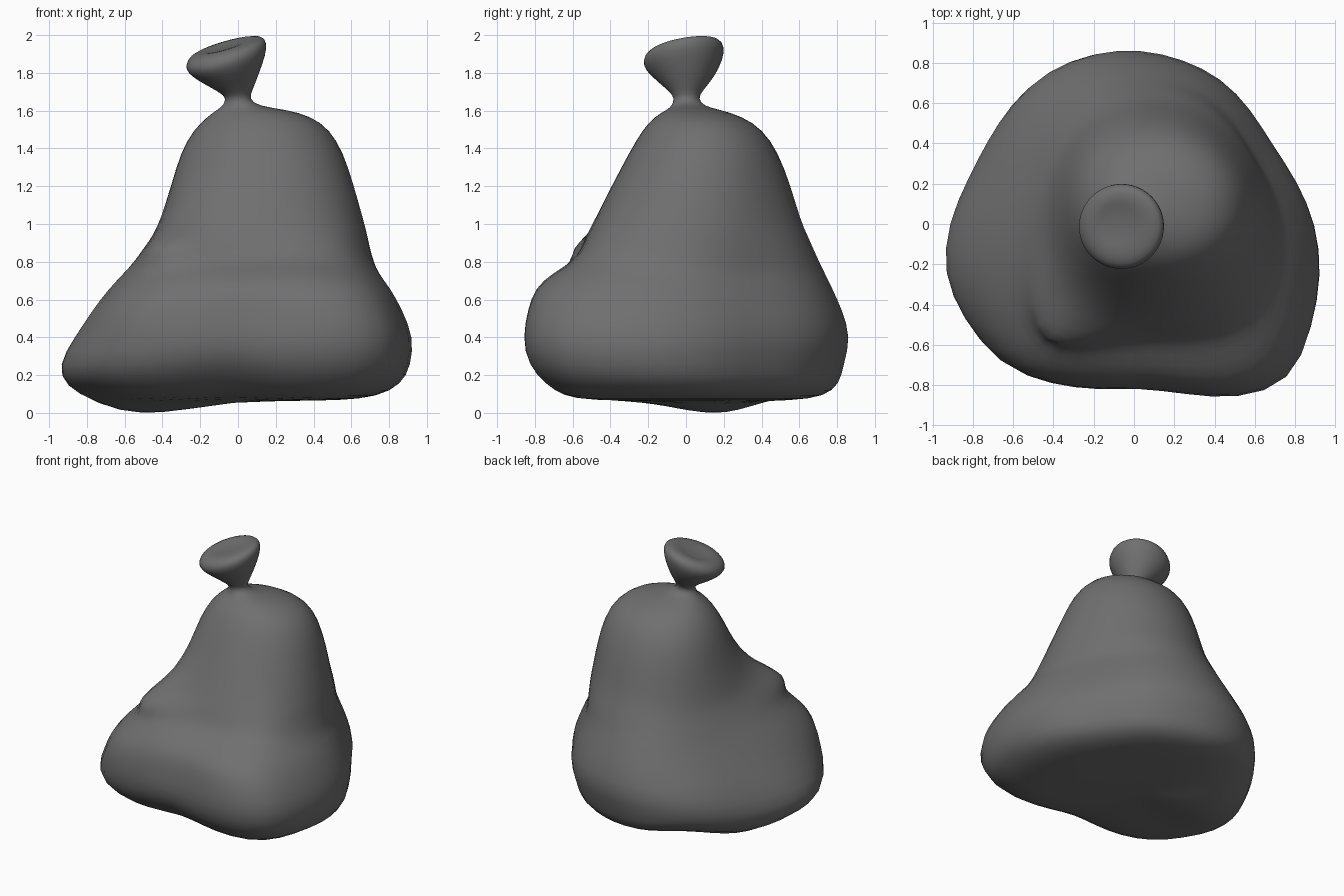
import bpy, bmesh
from math import sin, cos, pi, exp, copysign
from mathutils import Vector

if "Cube" in bpy.data.objects:
    bpy.data.objects.remove(bpy.data.objects["Cube"])

N = 24
# footprint radius every 15 degrees, starting at +x
FOOT = [.885, .82, .77, .79, .82, .83, .85, .865, .86, .83, .815, .835,
        .90, .96, .95, .95, .885, .83, .79, .85, .98, 1.085, 1.0, .945]
# bag levels: z, x min, x max, y min, y max
LEVELS = [
    (.065, -.30, .25, -.25, .25),
    (.065, -.58, .55, -.53, .58),
    (.085, -.77, .75, -.66, .74),
    (.15, -.92, .88, -.76, .82),
    (.25, -.96, .93, -.85, .84),
    (.40, -.87, .945, -.88, .88),
    (.55, -.76, .88, -.85, .83),
    (.66, -.68, .82, -.82, .78),
    (.74, -.605, .755, -.73, .74),
    (.80, -.55, .73, -.62, .71),
    (.87, -.495, .71, -.57, .68),
    (.94, -.45, .695, -.535, .65),
    (1.02, -.415, .675, -.49, .615),
    (1.2, -.355, .625, -.395, .565),
    (1.38, -.305, .565, -.30, .495),
    (1.50, -.235, .49, -.23, .41),
    (1.57, -.16, .39, -.165, .30),
    (1.605, -.11, .26, -.10, .18),
    (1.625, -.08, .10, -.075, .09),
    (1.665, -.06, .06, -.06, .065),
]
# gathered top: z, centre x, centre y, radius, tilt
KNOT = [
    (1.70, -.01, 0, .085, .15), (1.77, -.045, 0, .155, .45),
    (1.85, -.06, -.01, .21, .85), (1.90, -.063, -.013, .218, 1),
    (1.94, -.063, -.013, .195, 1), (1.945, -.07, -.01, .13, 1),
    (1.935, -.08, 0, .09, 1), (1.93, -.08, 0, .04, 1),
]
# soft swellings: centre x y z, width, height, push x y
SWELLS = [
    (-.34, -.40, .87, .20, .13, -.12, -.20),   # lump on the front left
    (-.58, -.58, .56, .28, .15, -.06, -.075),  # lobe below the lump
    (.48, .42, 1.12, .32, .35, -.035, -.035),  # flatter back right
    (-.52, .58, .42, .25, .16, -.025, .025),   # back left corner
]


def bag_ring(level):
    z, x0, x1, y0, y1 = level
    t = min(1, max(0, (z - .5) / .7))
    t = t * t * (3 - 2 * t)
    power = 1 if z > 1.59 else .93
    ring = []
    for i, r in enumerate(FOOT):
        c, s = cos(2 * pi * i / N), sin(2 * pi * i / N)
        low = Vector((r * c / .922, r * s / .853))
        high = Vector((copysign(abs(c) ** power, c), copysign(abs(s) ** power, s)))
        u = low.lerp(high, t)
        x = (x0 + x1) / 2 + (x1 - x0) / 2 * u.x * 1.008
        y = (y0 + y1) / 2 + (y1 - y0) / 2 * u.y * 1.008
        # sagging underside, lifted between its lobes
        dz = 0
        if z < .3:
            dz -= .085 * exp(-((x + .5) ** 2 / .1 + (y - .15) ** 2 / .08)) if z < .2 else 0
            dz += .04 * exp(-((x + .05) ** 2 + (y + .72) ** 2) / .06)
            dz += .05 * exp(-((x + .45) ** 2 + (y - .68) ** 2) / .05)
        dx = dy = 0
        for sx, sy, sz, w, h, px, py in SWELLS:
            g = exp(-((x - sx) ** 2 + (y - sy) ** 2) / w ** 2 - ((z - sz) / h) ** 2)
            dx, dy = dx + px * g, dy + py * g
        ring.append((x + dx, y + dy, z + dz))
    return ring


def knot_ring(row):
    z, cx, cy, r, tilt = row
    ring = []
    for i in range(N):
        dx, dy = r * cos(2 * pi * i / N), r * sin(2 * pi * i / N)
        ring.append((cx + dx, cy + dy, z + tilt * (.28 * dx + .17 * dy)))
    return ring


# loft the bag body and its tied top as one skin
bm = bmesh.new()
rings = [[bm.verts.new(p) for p in ring]
         for ring in [bag_ring(v) for v in LEVELS] + [knot_ring(k) for k in KNOT]]
for a, b in zip(rings, rings[1:]):
    for i in range(N):
        j = (i + 1) % N
        bm.faces.new((a[i], a[j], b[j], b[i]))

# close the underside and the dished mouth
for ring in (rings[0], rings[-1]):
    mid = bm.verts.new(sum((v.co for v in ring), Vector()) / N)
    for i in range(N):
        bm.faces.new((ring[i], ring[(i + 1) % N], mid))
bmesh.ops.recalc_face_normals(bm, faces=bm.faces[:])
for f in bm.faces:
    f.smooth = True
mesh = bpy.data.meshes.new("tied_sack")
bm.to_mesh(mesh)
bm.free()
sack = bpy.data.objects.new("tied_sack", mesh)
bpy.context.collection.objects.link(sack)
sub = sack.modifiers.new("soften", 'SUBSURF')
sub.levels = sub.render_levels = 1

# dark plastic
plastic = bpy.data.materials.new("dark_plastic")
plastic.diffuse_color = (.16, .16, .16, 1)
plastic.use_nodes = True
plastic.node_tree.nodes["Principled BSDF"].inputs["Base Color"].default_value = plastic.diffuse_color
mesh.materials.append(plastic)
